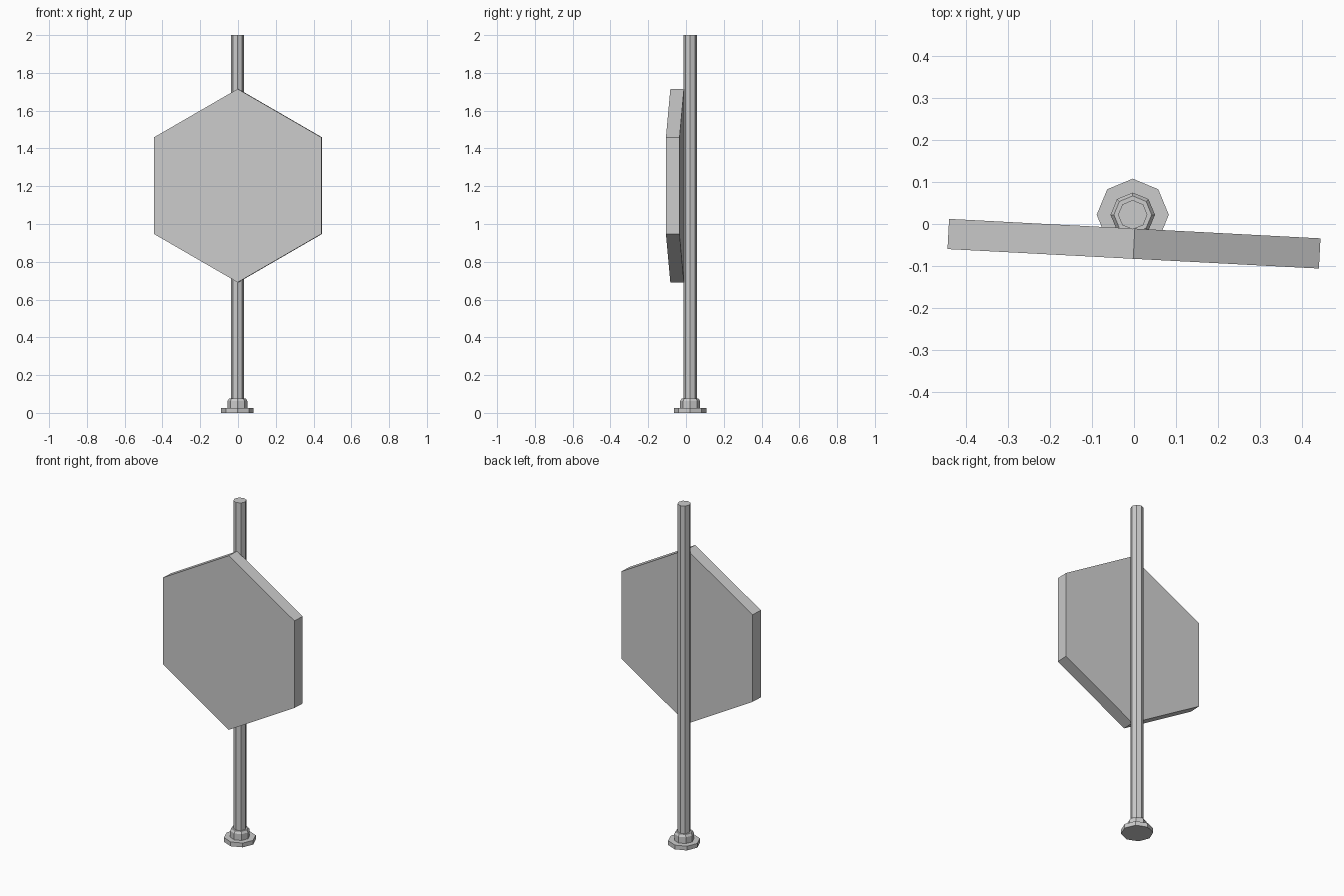
import bpy
import math

default = bpy.data.objects.get("Cube")
if default:
    bpy.data.objects.remove(default, do_unlink=True)

grey = bpy.data.materials.new("light_grey")
colour = (0.6, 0.6, 0.6, 1)
grey.use_nodes = True
grey.diffuse_color = colour
grey.node_tree.nodes["Principled BSDF"].inputs["Base Color"].default_value = colour

POLE_X, POLE_Y = -0.003, 0.022


def prism(name, sides, r_low, z_low, z_high, r_high=None):
    """Flat-shaded upright prism or frustum on the pole axis."""
    bpy.ops.mesh.primitive_cone_add(
        vertices=sides, radius1=r_low, radius2=r_high or r_low,
        depth=z_high - z_low, location=(POLE_X, POLE_Y, (z_low + z_high) / 2))
    obj = bpy.context.object
    obj.name = name
    obj.data.materials.append(grey)
    return obj


# Pole and its stepped foot
prism("pole", 8, 0.035, 0.01, 2.0)
prism("base_flange", 8, 0.086, 0.0, 0.025)
prism("collar", 8, 0.053, 0.025, 0.062)
prism("collar_bevel", 8, 0.053, 0.062, 0.075, 0.045)

# Hexagonal sign board, point up, turned slightly about the pole
bpy.ops.mesh.primitive_cylinder_add(
    vertices=6, radius=0.512, depth=0.072, location=(0, -0.047, 1.203),
    rotation=(math.radians(90), 0, math.radians(-3)))
board = bpy.context.object
board.name = "sign_board"
board.data.materials.append(grey)
